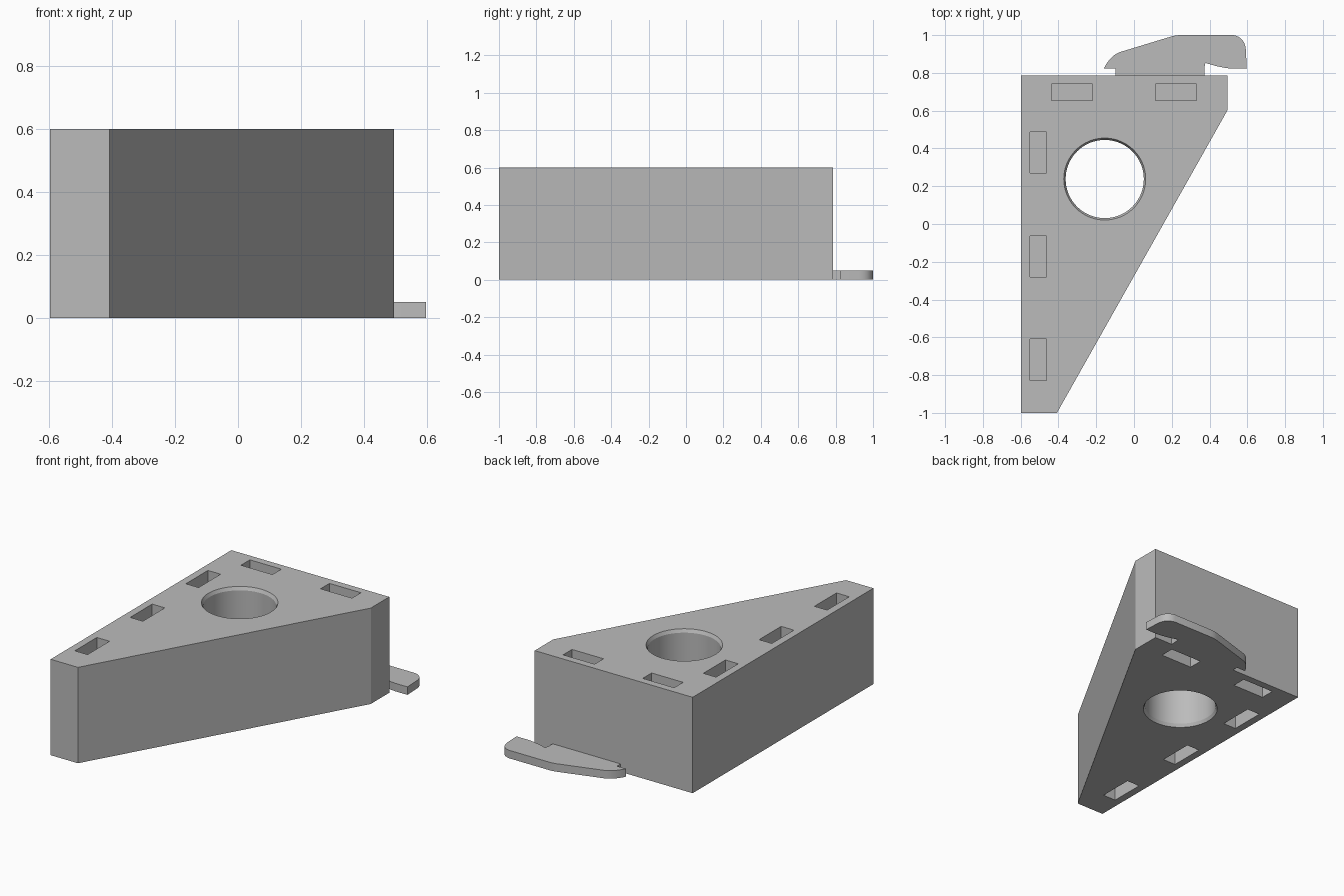
import bpy, bmesh, math

HEIGHT = 0.6
POCKET_DEPTH = 0.2

old = bpy.data.objects.get("Cube")
if old:
    bpy.data.objects.remove(old, do_unlink=True)

# Single plain material
grey = bpy.data.materials.new("plain grey")
grey.use_nodes = True
colour = (0.5, 0.5, 0.5, 1)
grey.diffuse_color = colour
grey.node_tree.nodes["Principled BSDF"].inputs["Base Color"].default_value = colour


def finish(name, bm):
    bmesh.ops.recalc_face_normals(bm, faces=bm.faces)
    mesh = bpy.data.meshes.new(name)
    bm.to_mesh(mesh)
    bm.free()
    mesh.materials.append(grey)
    obj = bpy.data.objects.new(name, mesh)
    bpy.context.collection.objects.link(obj)
    return obj


def prism(bm, outline, bottom, top):
    face = bm.faces.new([bm.verts.new((x, y, bottom)) for x, y in outline])
    moved = bmesh.ops.extrude_face_region(bm, geom=[face])["geom"]
    verts = [v for v in moved if isinstance(v, bmesh.types.BMVert)]
    bmesh.ops.translate(bm, verts=verts, vec=(0, 0, top - bottom))


def bend(a, control, b, steps=8):
    """Points of a quadratic curve from a to b."""
    pts = []
    for i in range(steps + 1):
        t = i / steps
        pts.append(tuple((1 - t) ** 2 * p + 2 * t * (1 - t) * q + t * t * r
                         for p, q, r in zip(a, control, b)))
    return pts


def smooth(obj):
    bpy.ops.object.select_all(action="DESELECT")
    obj.select_set(True)
    bpy.context.view_layer.objects.active = obj
    bpy.ops.object.shade_smooth_by_angle(angle=math.radians(25))


# Wedge-shaped block
bm = bmesh.new()
prism(bm, [(-0.597, -1), (-0.408, -1), (0.496, 0.604), (0.496, 0.787), (-0.597, 0.787)], 0, HEIGHT)
block = finish("wedge_block", bm)

# Cutter: blind pockets in both the top and the underside
bm = bmesh.new()
pockets = [(-0.328, 0.697, True), (0.223, 0.697, True)]
pockets += [(-0.506, y, False) for y in (0.379, -0.172, -0.719)]
for x, y, across in pockets:
    w, d = (0.109, 0.044) if across else (0.044, 0.109)
    outline = [(x - w, y - d), (x + w, y - d), (x + w, y + d), (x - w, y + d)]
    prism(bm, outline, -0.1, POCKET_DEPTH)
    prism(bm, outline, HEIGHT - POCKET_DEPTH, HEIGHT + 0.1)

# Cutter: round through hole with a chamfered rim at each end
segments, rim, bore, lip = 64, 0.217, 0.207, 0.02
rings = []
for r, z in [(rim, -0.1), (rim, 0), (bore, lip), (bore, HEIGHT - lip), (rim, HEIGHT), (rim, HEIGHT + 0.1)]:
    angles = [math.tau * i / segments for i in range(segments)]
    rings.append([bm.verts.new((-0.155 + r * math.cos(a), 0.238 + r * math.sin(a), z)) for a in angles])
for low, high in zip(rings, rings[1:]):
    for i in range(segments):
        j = (i + 1) % segments
        bm.faces.new((low[i], low[j], high[j], high[i]))
bm.faces.new(rings[0])
bm.faces.new(rings[-1])
cutter = finish("opening_cutter", bm)
cutter.hide_render = True

cut = block.modifiers.new("openings", "BOOLEAN")
cut.operation = "DIFFERENCE"
cut.solver = "EXACT"
cut.object = cutter
bpy.context.view_layer.objects.active = block
bpy.ops.object.modifier_apply(modifier=cut.name)
bpy.data.objects.remove(cutter, do_unlink=True)
smooth(block)

# Thin hooked tab at the back
outline = [(-0.098, 0.787), (-0.098, 0.823)]
outline += bend((-0.16, 0.823), (-0.125, 0.892), (-0.075, 0.91))
outline += bend((0.195, 0.992), (0.22, 1.0), (0.25, 1.0), 4)
outline += bend((0.525, 1.0), (0.585, 0.99), (0.592, 0.925))
outline += [(0.597, 0.823)]
outline += bend((0.51, 0.823), (0.45, 0.829), (0.378, 0.853), 5)
outline += [(0.372, 0.823), (0.372, 0.787)]
bm = bmesh.new()
prism(bm, outline, 0, 0.05)
smooth(finish("hook_tab", bm))
